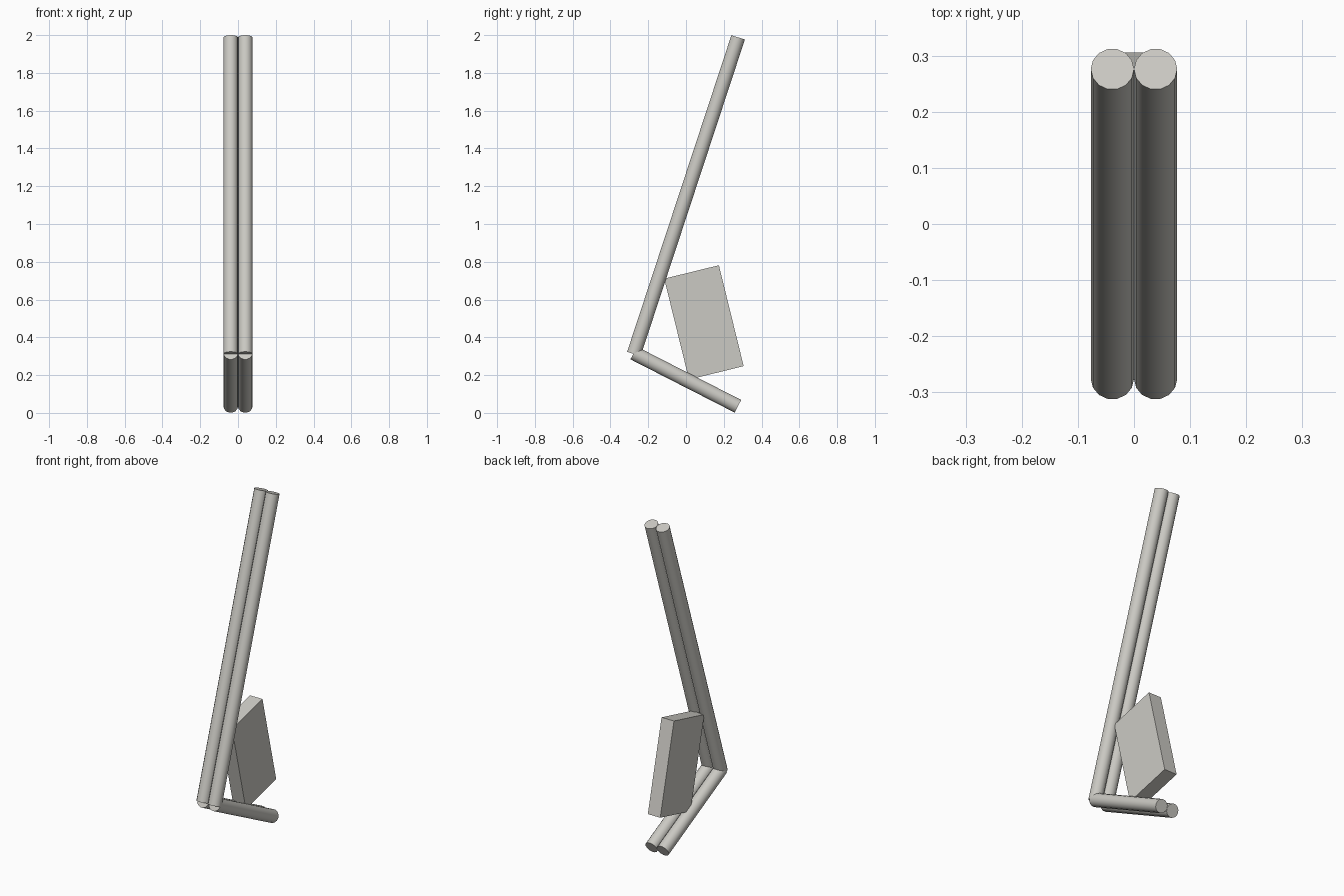
import bpy
import math
from mathutils import Vector

cube = bpy.data.objects.get("Cube")
if cube:
    bpy.data.objects.remove(cube, do_unlink=True)

RADIUS = 0.0385
SIDES = 14

grey = bpy.data.materials.new("warm_light_grey")
grey.use_nodes = True
colour = (0.6, 0.59, 0.55, 1)
grey.diffuse_color = colour
grey.node_tree.nodes["Principled BSDF"].inputs["Base Color"].default_value = colour


def tube(name, x, start, end):
    """Capped tube between two (y, z) points in the plane at x."""
    a, b = Vector((x, *start)), Vector((x, *end))
    axis = b - a
    tilt = math.atan2(-axis.y, axis.z)
    bpy.ops.mesh.primitive_cylinder_add(
        vertices=SIDES, radius=RADIUS, depth=axis.length,
        location=(a + b) / 2, rotation=(tilt, 0, 0))
    obj = bpy.context.object
    obj.name = name
    # Turn the section so that neighbouring tubes touch along a corner
    for v in obj.data.vertices:
        v.co.x, v.co.y = v.co.y, -v.co.x
    obj.data.materials.append(grey)
    bpy.ops.object.shade_smooth_by_angle(angle=math.radians(40))


# Paired tubes: long leaning uprights and short sloping feet
for side, sign in (("left", 1), ("right", -1)):
    tube(f"upright_{side}", sign * RADIUS, (-0.276, 0.312), (0.276, 1.988))
    tube(f"foot_{side}", sign * RADIUS, (-0.277, 0.317), (0.275, 0.035))

# Tilted block between the uprights and the feet
bpy.ops.mesh.primitive_cube_add(
    size=1, location=(0, 0.095, 0.479), rotation=(math.radians(13.8), 0, 0))
block = bpy.context.object
block.name = "block"
block.scale = (0.083, 0.298, 0.55)
block.data.materials.append(grey)
